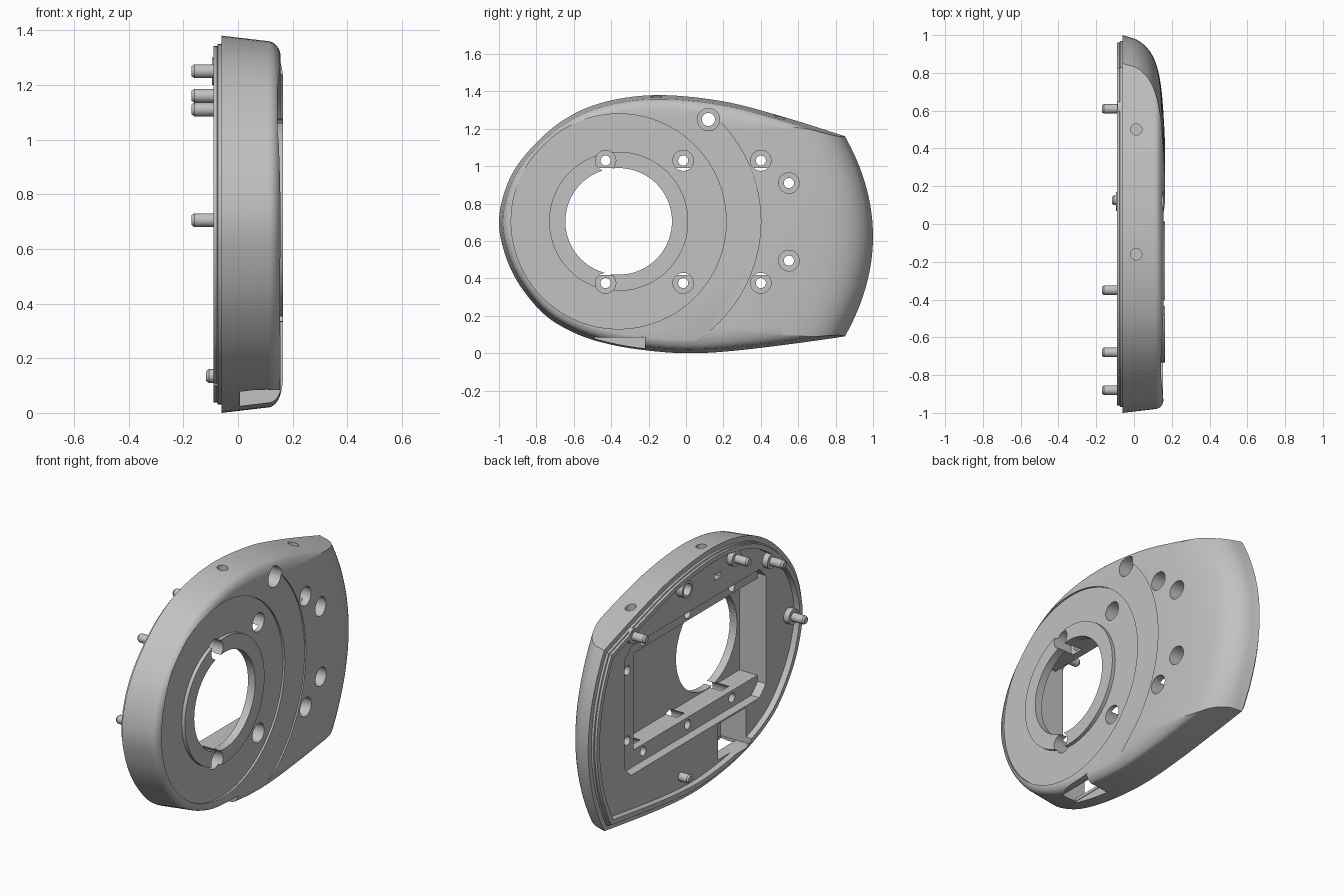
import bpy, bmesh, math
from mathutils import Vector, Matrix

old = bpy.data.objects.get("Cube")
if old:
    bpy.data.objects.remove(old, do_unlink=True)

grey = bpy.data.materials.new("plain_grey")
grey.use_nodes = True
grey.diffuse_color = (0.54, 0.54, 0.54, 1)
grey.node_tree.nodes["Principled BSDF"].inputs["Base Color"].default_value = (0.54, 0.54, 0.54, 1)


def finish(bm, name):
    bmesh.ops.recalc_face_normals(bm, faces=bm.faces)
    mesh = bpy.data.meshes.new(name)
    bm.to_mesh(mesh)
    bm.free()
    mesh.materials.append(grey)
    ob = bpy.data.objects.new(name, mesh)
    bpy.context.collection.objects.link(ob)
    return ob


def loft(name, rings):
    """Solid through a list of equal-length point rings, capped at both ends."""
    bm = bmesh.new()
    rows = [[bm.verts.new(p) for p in ring] for ring in rings]
    n = len(rows[0])
    for a, b in zip(rows, rows[1:]):
        for i in range(n):
            j = (i + 1) % n
            bm.faces.new((a[i], a[j], b[j], b[i]))
    bm.faces.new(rows[0])
    bm.faces.new(rows[-1])
    return finish(bm, name)


def rod(name, y, z, r, x0, x1, seg=32, r0=None):
    """Cylinder along x; r0 narrows the low-x end."""
    ends = ((x0, r if r0 is None else r0), (x1, r))
    turns = [2 * math.pi * i / seg for i in range(seg)]
    return loft(name, [[(x, y + q * math.cos(a), z + q * math.sin(a)) for a in turns]
                       for x, q in ends])


def box(name, x, y, z):
    bm = bmesh.new()
    bmesh.ops.create_cube(bm, size=1)
    for v in bm.verts:
        for k, (lo, hi) in enumerate((x, y, z)):
            v.co[k] = hi if v.co[k] > 0 else lo
    return finish(bm, name)


def combine(target, tool, operation='DIFFERENCE'):
    tool.hide_render = True
    mod = target.modifiers.new("cut", 'BOOLEAN')
    mod.operation, mod.solver, mod.object = operation, 'EXACT', tool
    bpy.context.view_layer.objects.active = target
    bpy.ops.object.modifier_apply(modifier=mod.name)
    bpy.data.objects.remove(tool, do_unlink=True)


def spline(pts, steps=6):
    pts = [Vector(p) for p in pts]
    pts = [2 * pts[0] - pts[1]] + pts + [2 * pts[-1] - pts[-2]]
    out = []
    for a, b, c, d in zip(pts, pts[1:], pts[2:], pts[3:]):
        for s in range(steps):
            t = s / steps
            out.append(0.5 * (2 * b + (c - a) * t + (2 * a - 5 * b + 4 * c - d) * t * t
                              + (3 * b - a - 3 * c + d) * t ** 3))
    return out + [pts[-2]]


def inset(loop, depth):
    """Mitred inward offset of a clockwise (y, z) loop; depth is a function of the point."""
    out = []
    for i, p in enumerate(loop):
        e1 = (p - loop[i - 1]).normalized()
        e2 = (loop[(i + 1) % len(loop)] - p).normalized()
        n1, n2 = Vector((e1.y, -e1.x)), Vector((e2.y, -e2.x))
        out.append(p + (n1 + n2) * (depth(p) / (1 + n1.dot(n2))))
    return out


def stack(name, loop, levels):
    return loft(name, [[(x, p.x, p.y) for p in inset(loop, lambda p: d)] for x, d in levels])


def sag(z):
    return 0.15 * ((z - 0.625) / 0.535) ** 2


def wall_depth(p, x):
    """Draft plus an elliptical fillet, tight at the nose and broad at the tail."""
    if x < .11:
        return 0
    s = min(1, max(0, (p.x + .45) / .7))
    s = s * s * (3 - 2 * s)
    t = min(1, (x - .11) / (.046 + .009 * s))
    return .02 + (.05 + .06 * s) * (1 - math.sqrt(1 - t * t)) + .02 * (x - .11)


# Side outline, bottom corner round the nose to top corner
edge = [(.85, .09), (.34, .022), (.02, 0), (-.25, .02), (-.465, .062), (-.62, .12),
        (-.76, .21), (-.89, .365), (-.968, .53), (-1, .71), (-.957, .9), (-.86, 1.06),
        (-.68, 1.23), (-.465, 1.335), (-.17, 1.38), (.18, 1.35), (.5, 1.27), (.85, 1.16)]
long_outline = spline([(1.2, .15)] + edge + [(1.2, 1.045)])
tail = [Vector((1 - sag(z), z)) for z in [1.16 - 1.07 * i / 16 for i in range(1, 16)]]
outline = spline(edge) + tail

# Drafted, filleted shell
levels = [-.06] + [.11 + .055 * math.sin(math.pi / 2 * i / 12) for i in range(13)]
body = loft("housing", [[(x, p.x, p.y) for p in inset(long_outline, lambda p: wall_depth(p, x))]
                        for x in levels])

# Domed tail swept along its arc
dome = spline([(-.06, 1), (.03, .967), (.1, .888), (.14, .75), (.161, .5), (.168, .2)])
section = [Vector((-.2, 1.01))] + dome + [Vector((.168, -1.4)), Vector((-.2, -1.4))]
heights = [-.2 + 1.8 * i / 36 for i in range(37)]
combine(body, loft("dome", [[(p.x, p.y - sag(z), z) for p in section] for z in heights]),
        'INTERSECT')

# Stepped round face with raised collar
CY, CZ = -.36, .705
combine(body, rod("step", CY, CZ, .76, .156, .3, 128))
combine(body, rod("disc", CY, CZ, .575, .144, .3, 96))
combine(body, rod("collar", CY, CZ, .372, .13, .165, 80), 'UNION')

# Back sealing lip around a shallow floor
combine(body, stack("lip", outline, [(-.09, .038), (-.076, .038), (-.074, .03), (-.05, .03)]),
        'UNION')
combine(body, stack("floor", outline, [(-.2, .065), (-.054, .065)]))
combine(body, rod("tube", .12, 1.25, .05, -.095, .02), 'UNION')

# Chamfered mounting recess with a deeper pocket inside it
Y0, Y1, Z0, Z1, C = -.67, .65, .32, 1.08, .06
corners = [(Y0 + C, Z0), (Y1 - C, Z0), (Y1, Z0 + C), (Y1, Z1 - C),
           (Y1 - C, Z1), (Y0 + C, Z1), (Y0, Z1 - C), (Y0, Z0 + C)]
combine(body, loft("recess", [[(x, y, z) for y, z in corners] for x in (-.3, 0)]))
combine(body, box("pocket", (-.3, .118), (-.668, .49), (.417, .99)))
combine(body, box("slot", (-.3, .03), (-.25, -.19), (1.175, 1.205)))

# Corner notch at the underside, open to the back
combine(body, box("notch_pocket", (-.3, .115), (-.486, -.224), (.1, .31)))
combine(body, box("notch_face", (.008, .3), (-.49, -.22), (-.1, .083)))
combine(body, box("notch_floor", (.012, .11), (-.483, -.227), (-.1, .13)))

# Centre opening
combine(body, rod("bore", CY, CZ, .285, -.3, .3, 80))

# Counterbored screw holes: y, z, seat depth
holes = [(y, z, .045) for y in (-.43, -.015, .4) for z in (1.03, .375)]
for y, z, seat in holes + [(.55, .91, .075), (.55, .495, .075)]:
    combine(body, rod("counterbore", y, z, .055, seat, .3))
    combine(body, rod("screw_hole", y, z, .027, -.3, .1, 24))
combine(body, rod("counterbore", .12, 1.25, .06, .03, .3))
combine(body, rod("screw_hole", .12, 1.25, .035, -.3, .1, 24))

# Blind holes in the top wall
for y, z in ((.5, 1.215), (-.16, 1.33)):
    bm = bmesh.new()
    bmesh.ops.create_cone(bm, cap_ends=True, segments=32, radius1=.03, radius2=.03,
                          depth=.3, matrix=Matrix.Translation((.012, y, z + .15)))
    combine(body, finish(bm, "top_hole"))

# Locating pins on their bosses
pins = [(-.88, .705, -.17), (-.68, 1.11, -.17), (-.35, 1.25, -.17),
        (.61, 1.16, -.17), (.125, .135, -.117)]
parts = [body]
for i, (y, z, tip) in enumerate(pins):
    if tip < -.15:
        parts.append(rod(f"pin_boss_{i}", y, z, .045, -.088, -.03))
    parts.append(rod(f"pin_{i}", y, z, .025, tip + .01, -.03, 24))
    parts.append(rod(f"pin_tip_{i}", y, z, .025, tip, tip + .01, 24, .018))

bpy.ops.object.select_all(action='DESELECT')
for ob in parts:
    ob.select_set(True)
bpy.context.view_layer.objects.active = body
bpy.ops.object.shade_smooth_by_angle(angle=math.radians(28))
